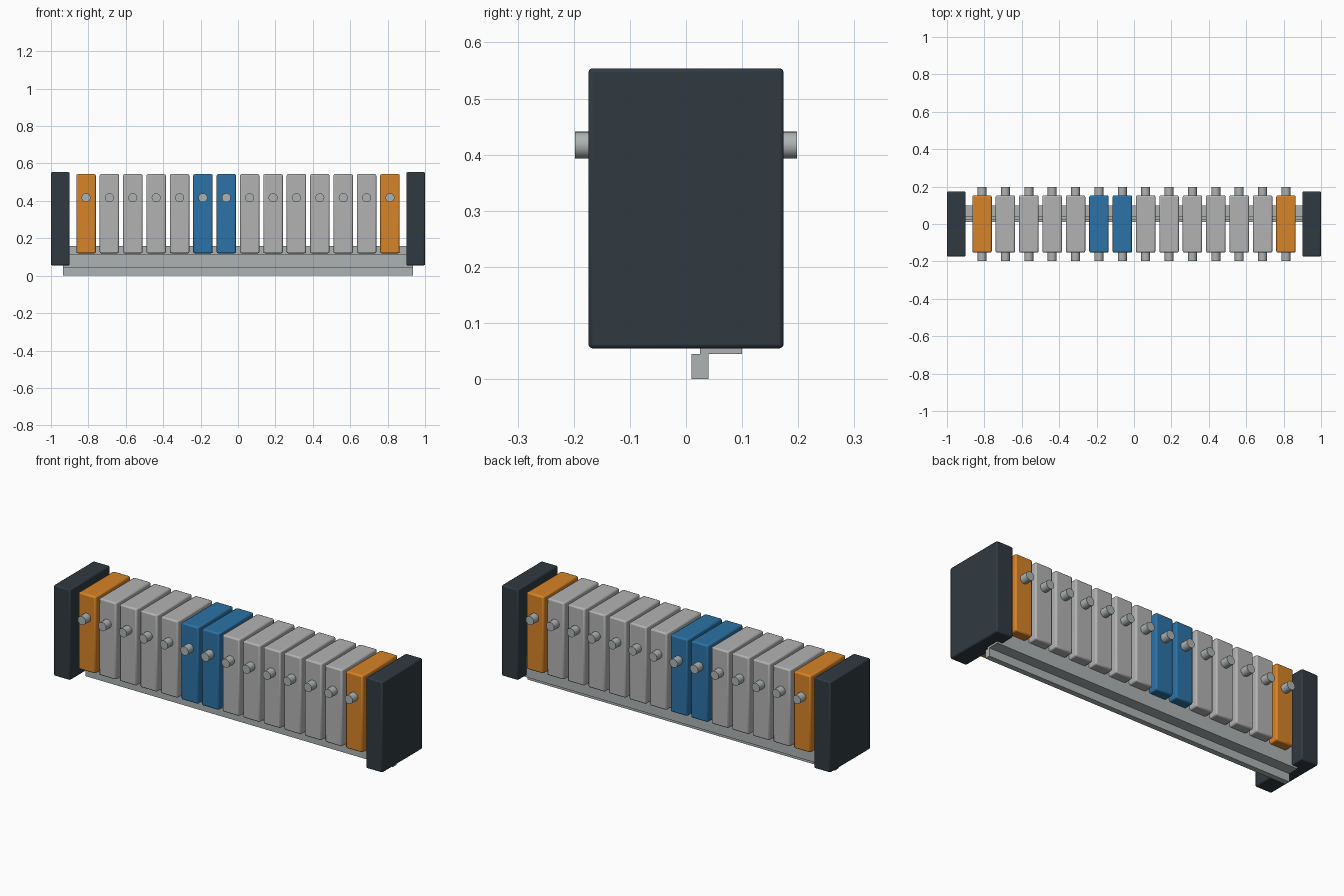
import bpy

if "Cube" in bpy.data.objects:
    bpy.data.objects.remove(bpy.data.objects["Cube"])

def material(name, rgb):
    m = bpy.data.materials.new(name)
    m.diffuse_color = (*rgb, 1)
    m.use_nodes = True
    m.node_tree.nodes["Principled BSDF"].inputs["Base Color"].default_value = m.diffuse_color
    return m

ORANGE = material("orange", (0.68, 0.23, 0.02))
BLUE = material("blue", (0.025, 0.17, 0.38))
DARK = material("dark", (0.03, 0.042, 0.053))
STEEL = material("steel", (0.42, 0.45, 0.45))
GREY = material("light_grey", (0.45, 0.45, 0.45))

def box(name, x, y, z, mat, bevel=0.0):
    """Box from (min, max) ranges along each axis."""
    bpy.ops.mesh.primitive_cube_add(size=1, location=[(a + b) / 2 for a, b in (x, y, z)])
    ob = bpy.context.object
    ob.name = name
    ob.scale = [b - a for a, b in (x, y, z)]
    bpy.ops.object.transform_apply(location=False, rotation=False, scale=True)
    ob.data.materials.append(mat)
    if bevel:
        mod = ob.modifiers.new("bevel", 'BEVEL')
        mod.width = bevel
        mod.segments = 2
        bpy.ops.object.shade_smooth_by_angle()
    return ob

# Mounting rail: lower lip, web and upper lip
box("rail_lower_lip", (-0.935, 0.935), (0.01, 0.04), (0, 0.045), STEEL)
box("rail_web", (-0.935, 0.935), (0.025, 0.1), (0.045, 0.117), STEEL)
box("rail_upper_lip", (-0.935, 0.935), (0.04, 0.1), (0.117, 0.16), STEEL)

# End brackets
for side, s in (("left", -1), ("right", 1)):
    box(f"{side}_end_bracket", sorted((s * 0.9, s * 1.0)), (-0.174, 0.174), (0.055, 0.554), DARK, 0.007)

# Row of terminal blocks, each with a screw on the front and the back
for i in range(14):
    cx = -0.8125 + 0.125 * i
    mat = ORANGE if i in (0, 13) else BLUE if i in (5, 6) else GREY
    box(f"terminal_block_{i + 1}", (cx - 0.052, cx + 0.052), (-0.153, 0.153), (0.12, 0.543), mat, 0.008)
    for side, s in (("front", -1), ("back", 1)):
        bpy.ops.mesh.primitive_cylinder_add(vertices=24, radius=0.024, depth=0.06,
                                            location=(cx, s * 0.168, 0.417), rotation=(1.570796, 0, 0))
        screw = bpy.context.object
        screw.name = f"{side}_screw_{i + 1}"
        screw.data.materials.append(STEEL)
        bpy.ops.object.shade_smooth_by_angle()
